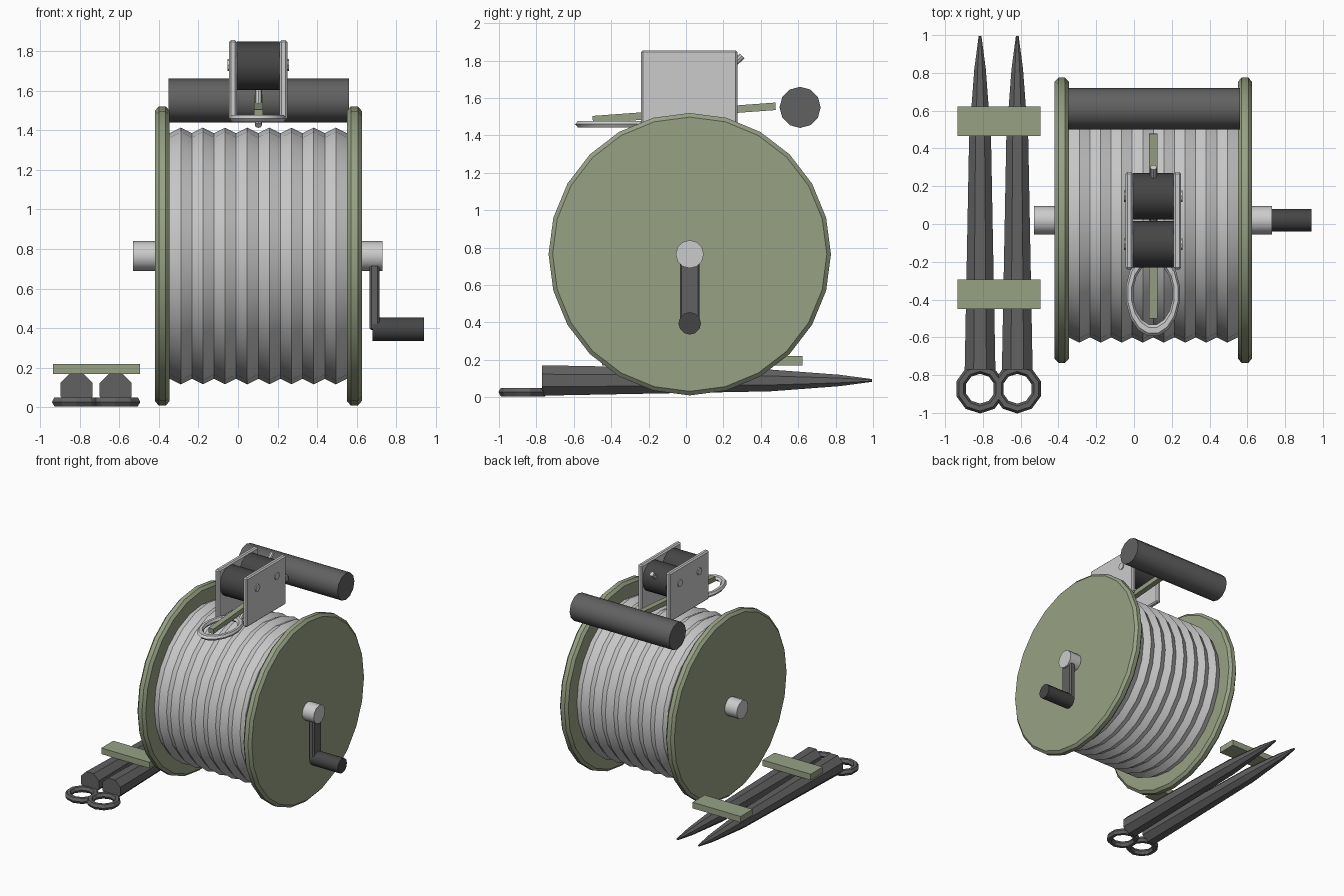
import bpy, bmesh, math
from mathutils import Vector, Matrix

if "Cube" in bpy.data.objects:
    bpy.data.objects.remove(bpy.data.objects["Cube"])


def material(name, rgb):
    m = bpy.data.materials.new(name)
    m.diffuse_color = (*rgb, 1)
    m.use_nodes = True
    m.node_tree.nodes["Principled BSDF"].inputs["Base Color"].default_value = m.diffuse_color
    return m


OLIVE = material("olive", (0.31, 0.36, 0.23))
IRON = material("dark_iron", (0.12, 0.12, 0.12))
RUBBER = material("rubber", (0.06, 0.06, 0.06))
CY, CZ = 0.02, 0.765  # drum axis


def finish(name, bm, mat=None, smooth=False):
    bmesh.ops.recalc_face_normals(bm, faces=bm.faces)
    me = bpy.data.meshes.new(name)
    bm.to_mesh(me)
    bm.free()
    ob = bpy.data.objects.new(name, me)
    bpy.context.collection.objects.link(ob)
    if mat:
        me.materials.append(mat)
    if smooth:
        bpy.ops.object.select_all(action='DESELECT')
        ob.select_set(True)
        bpy.context.view_layer.objects.active = ob
        bpy.ops.object.shade_smooth_by_angle(angle=math.radians(35))
    return ob


def lathe(name, profile, origin, axis, segs, mat=None, smooth=True, phase=0.0):
    """Capped solid of revolution; profile holds (distance along axis, radius)."""
    bm = bmesh.new()
    rot = Vector(axis).to_track_quat('Z', 'Y').to_matrix()
    rings = []
    for d, r in profile:
        angles = [phase + 2 * math.pi * i / segs for i in range(segs)]
        rings.append([bm.verts.new(rot @ Vector((r * math.cos(a), r * math.sin(a), d)) + Vector(origin))
                      for a in angles])
    for a, b in zip(rings, rings[1:]):
        for i in range(segs):
            j = (i + 1) % segs
            bm.faces.new((a[i], a[j], b[j], b[i]))
    bm.faces.new(rings[0])
    bm.faces.new(rings[-1])
    return finish(name, bm, mat, smooth)


def rod_x(name, x0, x1, y, z, r, segs=12, mat=None):
    return lathe(name, [(x0, r), (x1, r)], (0, y, z), (1, 0, 0), segs, mat)


def box(name, lo, hi, mat=None, bevel=0.0, tilt=0.0):
    lo, hi = Vector(lo), Vector(hi)
    bm = bmesh.new()
    bmesh.ops.create_cube(bm, size=1, matrix=Matrix.Diagonal((*(hi - lo), 1)))
    if bevel:
        bmesh.ops.bevel(bm, geom=bm.edges[:], offset=bevel, segments=1, affect='EDGES')
    bmesh.ops.transform(bm, verts=bm.verts,
                        matrix=Matrix.Translation((lo + hi) / 2) @ Matrix.Rotation(tilt, 4, 'X'))
    return finish(name, bm, mat)


def ring(name, centre, major, minor, n, m, mat=None, stretch=1.0, smooth=False):
    bm = bmesh.new()
    grid = []
    for i in range(n):
        a = 2 * math.pi * (i + 0.5) / n
        row = []
        for k in range(m):
            b = 2 * math.pi * k / m
            r = major + minor * math.cos(b)
            row.append(bm.verts.new(Vector(centre) + Vector(
                (r * math.cos(a), r * math.sin(a) * stretch, minor * math.sin(b)))))
        grid.append(row)
    for i in range(n):
        for k in range(m):
            i2, k2 = (i + 1) % n, (k + 1) % m
            bm.faces.new((grid[i][k], grid[i2][k], grid[i2][k2], grid[i][k2]))
    return finish(name, bm, mat, smooth)


# Spool: flanges, wound cable, axle
for side, x in (("left", -0.42), ("right", 0.55)):
    lathe("flange_" + side, [(x, 0.733), (x + 0.02, 0.755), (x + 0.055, 0.755), (x + 0.075, 0.733)],
          (0, CY, CZ), (1, 0, 0), 24, OLIVE)
step = 0.895 / 16
lathe("wound_cable", [(-0.345 + i * step, 0.648 if i % 2 else 0.62) for i in range(17)],
      (0, CY, CZ), (1, 0, 0), 24)
rod_x("axle", -0.53, 0.73, CY, CZ, 0.075)

# Crank
box("crank_arm", (0.665, -0.033, 0.39), (0.715, 0.073, 0.745), IRON, 0.01)
rod_x("crank_grip", 0.68, 0.94, CY, 0.395, 0.06, 12, RUBBER)

# Carry handle behind the spool
rod_x("carry_handle", -0.35, 0.56, 0.61, 1.55, 0.11, 12, IRON)

# Pulley block: side plates, rollers, bolts
for side, x in (("left", -0.045), ("right", 0.21)):
    box("block_plate_" + side, (x, -0.24, 1.45), (x + 0.04, 0.275, 1.855), None, 0.01)
for side, y in (("front", -0.107), ("back", 0.147)):
    rod_x("roller_" + side, -0.005, 0.21, y, 1.725, 0.122, 16, RUBBER)
    rod_x("roller_bolt_" + side, -0.053, 0.258, y, 1.73, 0.03, 8)

# Towing eye, strap and diagonal pin through the block
ring("block_eye", (0.1, -0.37, 1.46), 0.125, 0.02, 16, 6, None, 1.57, True)
box("block_strap", (0.08, -0.5, 1.5), (0.125, 0.48, 1.54), OLIVE, 0, math.atan(0.073))
pin = Vector((0, 0.43, 0.4))
lathe("block_pin", [(0, 0.018), (pin.length, 0.018)], (0.103, -0.13, 1.425), pin, 8)

# Two ground stakes with eye rings, tied by straps
for side, x in (("left", -0.815), ("right", -0.618)):
    lathe("stake_" + side, [(-0.77, 0.088), (0.45, 0.063), (0.82, 0.033), (0.995, 0.008)],
          (x, 0, 0.09), (0, 1, 0), 8, IRON, False, math.pi / 8)
    ring("stake_eye_" + side, (x, -0.872, 0.028), 0.105, 0.026, 10, 6, IRON)
for side, y in (("front", -0.45), ("back", 0.465)):
    box("stake_strap_" + side, (-0.935, y, 0.17), (-0.495, y + 0.157, 0.22), OLIVE)
